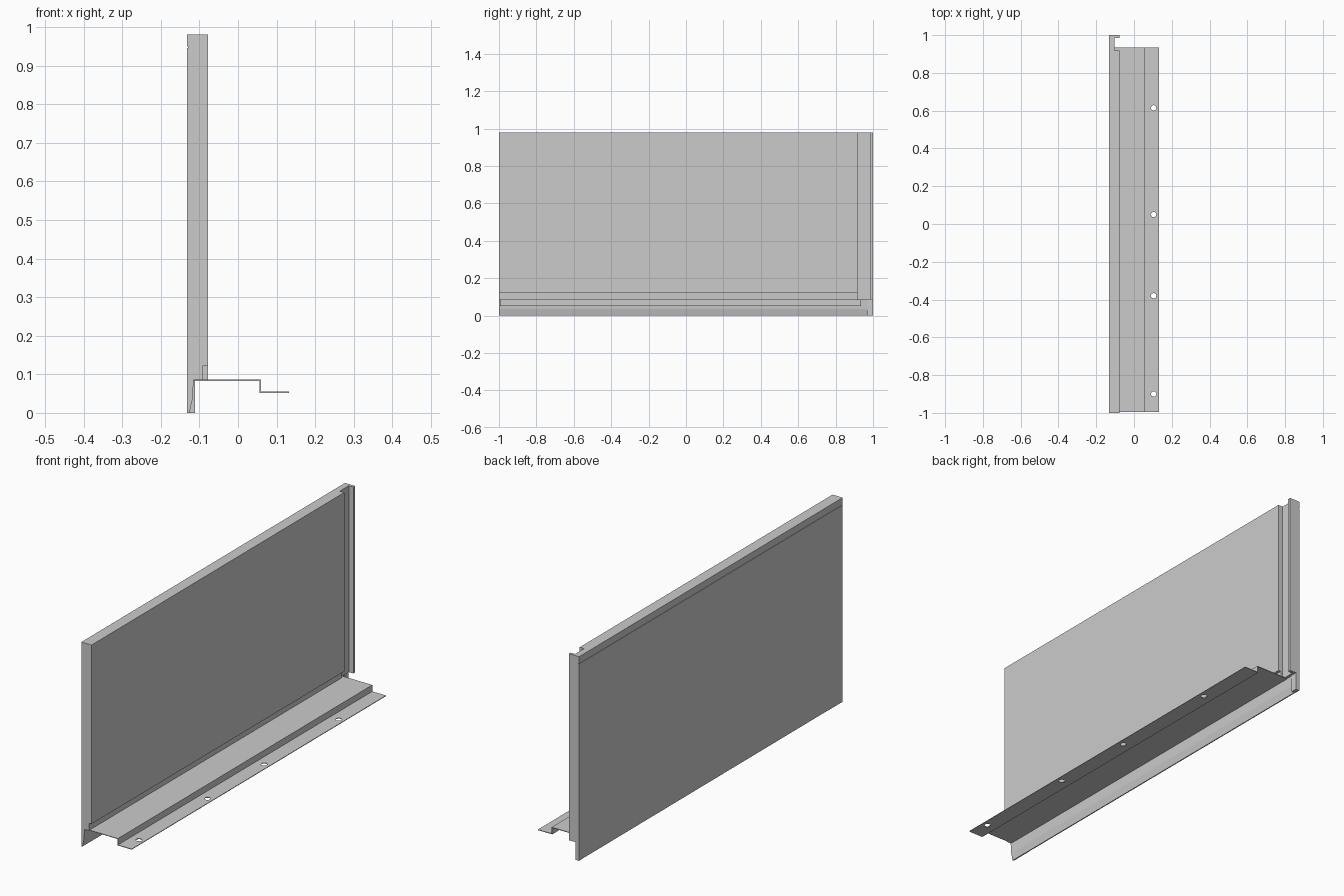
import bpy, bmesh, math
from mathutils import Vector

if "Cube" in bpy.data.objects:
    bpy.data.objects.remove(bpy.data.objects["Cube"])


def extrude(name, points, lo, hi, axis):
    """Extrude a closed 2D profile: (x, z) along y, or (x, y) along z."""
    bm = bmesh.new()
    make = (lambda p: (p[0], lo, p[1])) if axis == 'y' else (lambda p: (p[0], p[1], lo))
    face = bm.faces.new([bm.verts.new(make(p)) for p in points])
    step = Vector((0, hi - lo, 0)) if axis == 'y' else Vector((0, 0, hi - lo))
    new = bmesh.ops.extrude_face_region(bm, geom=[face])['geom']
    bmesh.ops.translate(bm, vec=step, verts=[v for v in new if isinstance(v, bmesh.types.BMVert)])
    bmesh.ops.recalc_face_normals(bm, faces=bm.faces)
    mesh = bpy.data.meshes.new(name)
    bm.to_mesh(mesh)
    bm.free()
    obj = bpy.data.objects.new(name, mesh)
    bpy.context.collection.objects.link(obj)
    return obj


def box(name, x, y, z):
    return extrude(name, [(x[0], y[0]), (x[1], y[0]), (x[1], y[1]), (x[0], y[1])], *z, 'z')


def cut(obj, cutter):
    """Subtract the cutter, apply the result and remove the cutter."""
    cutter.hide_render = True
    mod = obj.modifiers.new('cut', 'BOOLEAN')
    mod.operation, mod.object, mod.solver = 'DIFFERENCE', cutter, 'EXACT'
    bpy.context.view_layer.objects.active = obj
    bpy.ops.object.modifier_apply(modifier=mod.name)
    bpy.data.objects.remove(cutter)


OUT, INNER = -0.132, -0.078

# Upright panel with a recessed edge and hooked lip at the far end
plan = [(OUT, -1), (INNER, -1), (INNER, 0.918), (-0.102, 0.918),
        (-0.102, 0.986), (INNER, 0.986), (INNER, 1), (OUT, 1)]
panel = extrude('panel', plan, 0.085, 0.98, 'z')

# Rebate along the inner bottom edge, shallow seam near the outer top edge
cut(panel, box('rebate_cutter', (-0.092, 0), (-1.1, 0.93), (0.0, 0.121)))
cut(panel, box('seam_cutter', (-0.2, OUT + 0.002), (-1.1, 1.1), (0.945, 0.949)))

# Tapered drip flange below the panel
extrude('drip_flange', [(OUT, 0.085), (OUT, 0.057), (OUT + 0.001, 0.057), (OUT + 0.001, 0),
                        (-0.126, 0), (-0.118, 0.035), (-0.115, 0.085)], -1, 1, 'y')
box('flange_end_block', (OUT, -0.112), (0.97, 1), (0, 0.085))
box('flange_near_pad', (OUT, OUT + 0.003), (-1, -0.89), (0, 0.057))

# Stepped sheet-metal mounting bracket
T = 0.003
bracket = extrude('mounting_bracket', [
    (-0.116, 0.083), (0.056, 0.083), (0.056, 0.052), (0.132, 0.052),
    (0.132, 0.052 + T), (0.056 + T, 0.052 + T), (0.056 + T, 0.083 + T),
    (-0.116, 0.083 + T)], -0.995, 0.935, 'y')

# Screw holes in the lower tread
for y in (-0.90, -0.38, 0.05, 0.615):
    ring = [(0.104 + 0.014 * math.cos(a * math.tau / 24), y + 0.014 * math.sin(a * math.tau / 24))
            for a in range(24)]
    cut(bracket, extrude('hole_cutter', ring, 0.03, 0.07, 'z'))
